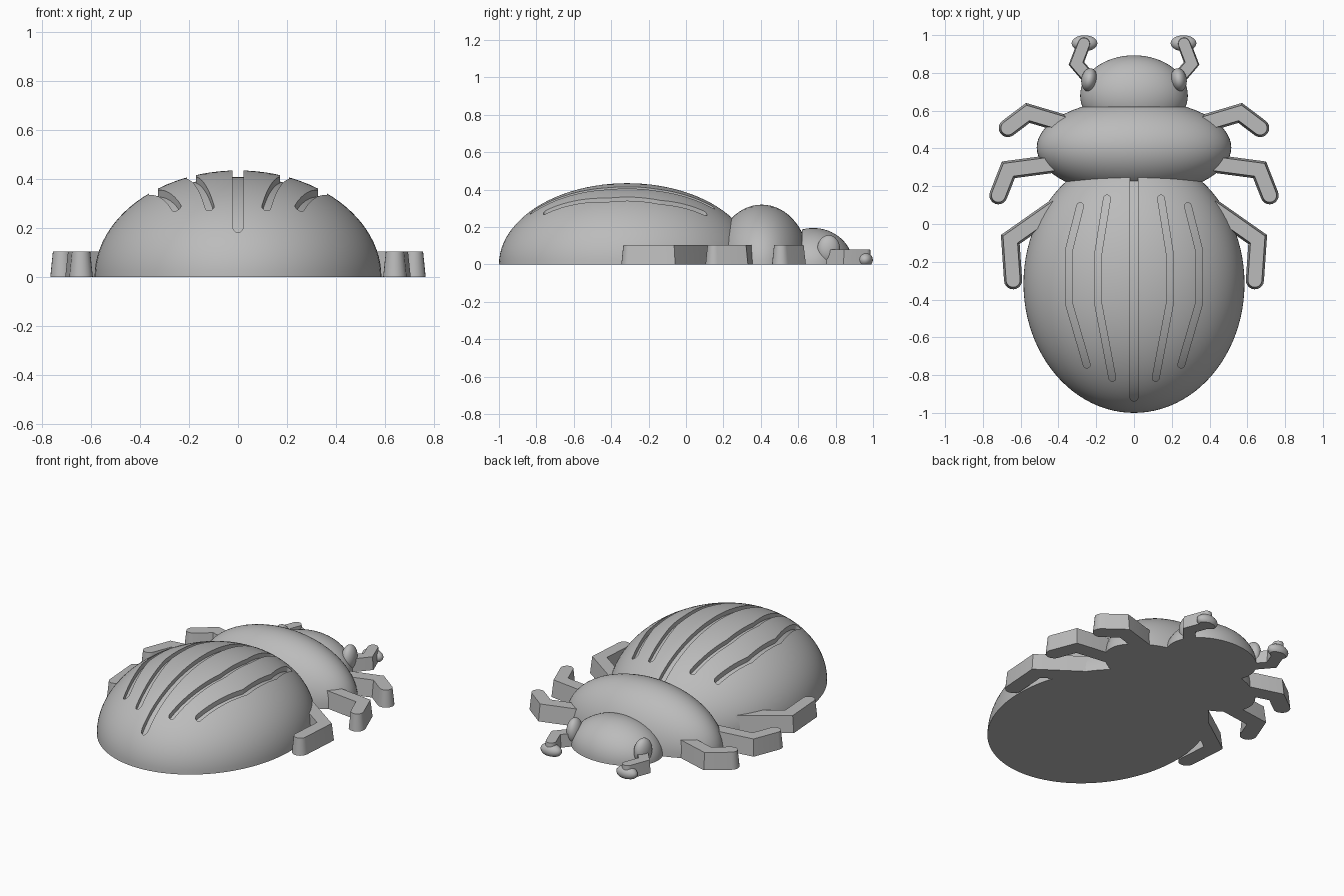
import bpy, bmesh, math
from mathutils import Vector

cube = bpy.data.objects.get("Cube")
if cube:
    bpy.data.objects.remove(cube, do_unlink=True)

grey = bpy.data.materials.new("plain grey")
grey.use_nodes = True
grey.diffuse_color = (0.5, 0.5, 0.5, 1)
grey.node_tree.nodes["Principled BSDF"].inputs["Base Color"].default_value = (0.5, 0.5, 0.5, 1)


def add_object(name, bm):
    bmesh.ops.recalc_face_normals(bm, faces=bm.faces)
    mesh = bpy.data.meshes.new(name)
    bm.to_mesh(mesh)
    bm.free()
    mesh.materials.append(grey)
    obj = bpy.data.objects.new(name, mesh)
    bpy.context.collection.objects.link(obj)
    return obj


def smooth(obj, angle=35):
    bpy.ops.object.select_all(action="DESELECT")
    obj.select_set(True)
    bpy.context.view_layer.objects.active = obj
    bpy.ops.object.shade_smooth_by_angle(angle=math.radians(angle))


def slice_off(bm, point, normal):
    """Remove what lies in front of a plane and close the cut."""
    geom = bm.verts[:] + bm.edges[:] + bm.faces[:]
    cut = bmesh.ops.bisect_plane(bm, geom=geom, plane_co=point, plane_no=normal, clear_outer=True)
    edges = [e for e in cut["geom_cut"] if isinstance(e, bmesh.types.BMEdge)]
    bmesh.ops.contextual_create(bm, geom=edges)


def ellipsoid(name, centre, radii, segments=64, turn=0, back=None):
    """Ellipsoid cut flat at the ground, and optionally at a back plane."""
    bm = bmesh.new()
    bmesh.ops.create_uvsphere(bm, u_segments=segments, v_segments=segments // 2, radius=1)
    c, s = math.cos(turn), math.sin(turn)
    for v in bm.verts:
        x, y, z = (v.co[i] * radii[i] for i in range(3))
        v.co = Vector((c * x - s * y, s * x + c * y, z)) + Vector(centre)
    slice_off(bm, (0, 0, 0), (0, 0, -1))
    if back is not None:
        slice_off(bm, (0, back, 0), (0, -1, 0))
    return add_object(name, bm)


def outline(path, r):
    """Mitred outline of a bent strip with round ends."""
    pts = [Vector(p) for p in path]
    dirs = [(b - a).normalized() for a, b in zip(pts, pts[1:])]
    left, right = [], []
    for p, d0, d1 in zip(pts[1:-1], dirs, dirs[1:]):
        n0, n1 = Vector((-d0.y, d0.x)), Vector((-d1.y, d1.x))
        m = (n0 + n1).normalized()
        off = m * (r / m.dot(n0))
        left.append(p + off)
        right.append(p - off)

    def cap(p, d):
        start = math.atan2(d.y, d.x) - math.pi / 2
        return [p + r * Vector((math.cos(start + math.pi * i / 10),
                                math.sin(start + math.pi * i / 10))) for i in range(11)]
    return cap(pts[0], -dirs[0]) + right + cap(pts[-1], dirs[-1]) + left[::-1]


def strip(name, path, low_r, top_r, z0, z1):
    """Upright bent bar whose sides may taper towards the top."""
    bm = bmesh.new()
    low = [bm.verts.new((p.x, p.y, z0)) for p in outline(path, low_r)]
    top = [bm.verts.new((p.x, p.y, z1)) for p in outline(path, top_r)]
    bm.faces.new(low)
    bm.faces.new(top)
    n = len(low)
    for i in range(n):
        j = (i + 1) % n
        bm.faces.new((low[i], low[j], top[j], top[i]))
    return add_object(name, bm)


def subtract(obj, cutter):
    mod = obj.modifiers.new("cut", "BOOLEAN")
    mod.operation = "DIFFERENCE"
    mod.solver = "EXACT"
    mod.object = cutter
    bpy.context.view_layer.objects.active = obj
    bpy.ops.object.modifier_apply(modifier=mod.name)


def mirrored(path, side):
    return [(side * x, y) for x, y in path]


# Body domes
CENTRE, RADII, DEPTH = (0, -0.315, 0), (0.585, 0.685, 0.435), 0.026
abdomen = ellipsoid("abdomen", CENTRE, RADII, 96)
thorax = ellipsoid("thorax", (0, 0.405, 0), (0.515, 0.255, 0.32))
head = ellipsoid("head", (0, 0.68, 0), (0.285, 0.213, 0.195), back=0.62)

# Grooves of even depth along the wing cases
core = ellipsoid("groove_floor", CENTRE, [r - DEPTH for r in RADII], 96)
inner = [(0.143, 0.135), (0.19, -0.16), (0.19, -0.42), (0.115, -0.815)]
outer = [(0.285, 0.095), (0.345, -0.14), (0.345, -0.42), (0.25, -0.745)]
grooves = [([(0, 0.3), (0, -0.915)], 0.022)]
for side in (-1, 1):
    grooves += [(mirrored(p, side), 0.018) for p in (inner, outer)]
for path, r in grooves:
    cutter = strip("groove_cutter", path, r, r, 0.1, 0.6)
    subtract(cutter, core)
    subtract(abdomen, cutter)
    bpy.data.objects.remove(cutter, do_unlink=True)
bpy.data.objects.remove(core, do_unlink=True)

for part in (abdomen, thorax, head):
    smooth(part)

# Legs, antennae and eyes on both sides
legs = {
    "front_leg": [(0.35, 0.525), (0.562, 0.588), (0.668, 0.508)],
    "middle_leg": [(0.38, 0.325), (0.665, 0.287), (0.718, 0.152)],
    "rear_leg": [(0.36, 0.125), (0.655, -0.082), (0.64, -0.298)],
}
for side, label in ((1, "left"), (-1, "right")):
    for name, path in legs.items():
        smooth(strip(f"{label}_{name}", mirrored(path, side), 0.048, 0.037, 0, 0.105))
    feeler = [(0.22, 0.75), (0.305, 0.85), (0.265, 0.955)]
    smooth(strip(f"{label}_antenna", mirrored(feeler, side), 0.036, 0.03, 0, 0.08))
    smooth(ellipsoid(f"{label}_antenna_tip", (side * 0.262, 0.957, 0.025),
                     (0.068, 0.042, 0.04), 32))
    smooth(ellipsoid(f"{label}_eye", (side * 0.237, 0.763, 0.08),
                     (0.042, 0.062, 0.077), 32, turn=side * 0.15))
